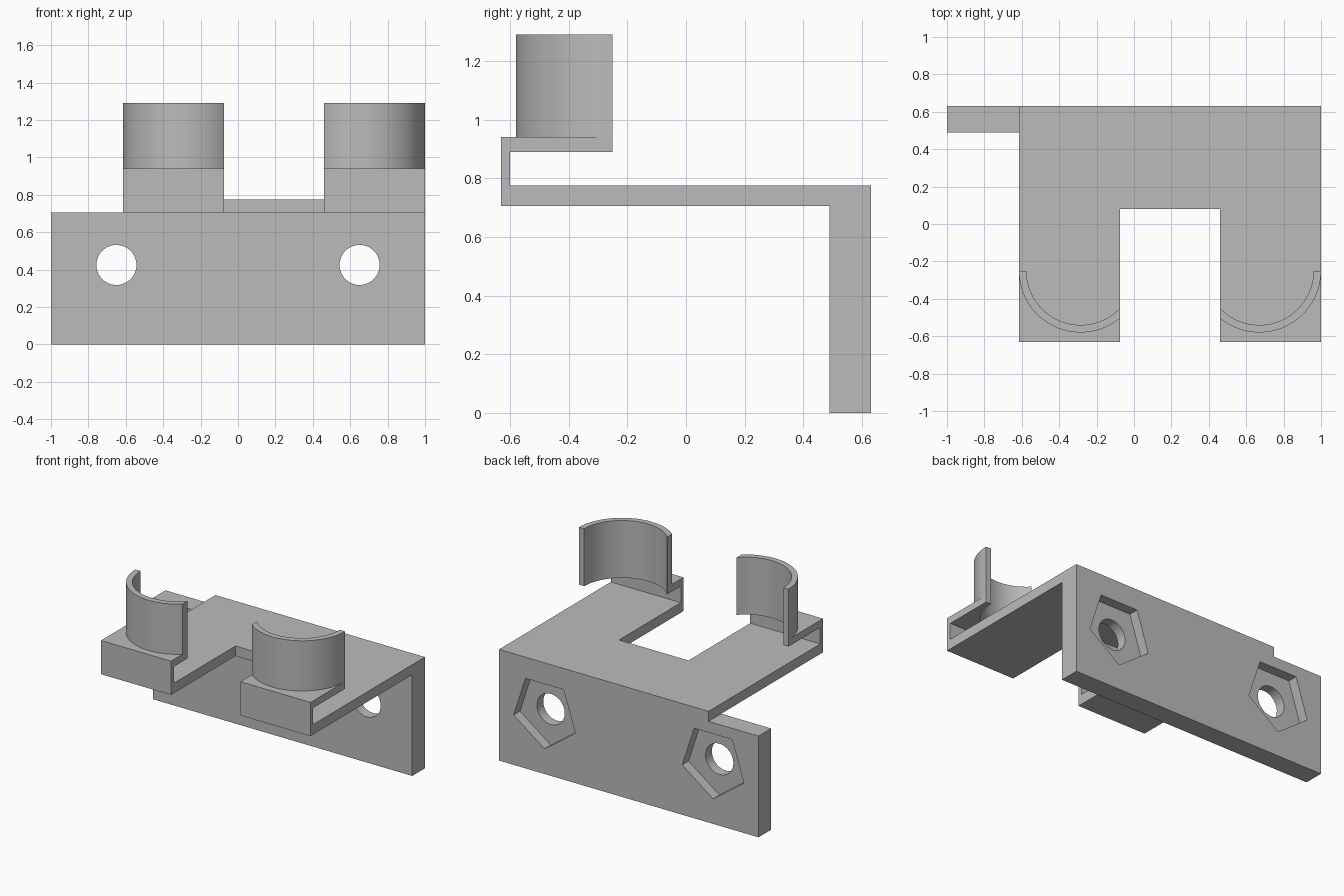
import bpy, bmesh
from math import cos, sin, pi, acos, radians
from mathutils import Matrix

cube = bpy.data.objects.get("Cube")
if cube:
    bpy.data.objects.remove(cube, do_unlink=True)

grey = bpy.data.materials.new("plain grey")
grey.use_nodes = True
grey.diffuse_color = (0.5, 0.5, 0.5, 1)
grey.node_tree.nodes["Principled BSDF"].inputs["Base Color"].default_value = (0.5, 0.5, 0.5, 1)


def prism(name, outline, low, high, matrix=None):
    """Extrude a flat outline from low to high along z, then transform it."""
    bm = bmesh.new()
    face = bm.faces.new([bm.verts.new((x, y, low)) for x, y in outline])
    top = bmesh.ops.extrude_face_region(bm, geom=[face])["geom"]
    verts = [v for v in top if isinstance(v, bmesh.types.BMVert)]
    bmesh.ops.translate(bm, vec=(0, 0, high - low), verts=verts)
    if matrix:
        bm.transform(matrix)
    bmesh.ops.recalc_face_normals(bm, faces=bm.faces)
    mesh = bpy.data.meshes.new(name)
    bm.to_mesh(mesh)
    bm.free()
    mesh.materials.append(grey)
    obj = bpy.data.objects.new(name, mesh)
    bpy.context.collection.objects.link(obj)
    return obj


def arc(cx, cy, r, start, end, steps):
    angles = [start + (end - start) * i / steps for i in range(steps + 1)]
    return [(cx + r * cos(a), cy + r * sin(a)) for a in angles]


def rect(x0, x1, y0, y1):
    return [(x0, y0), (x1, y0), (x1, y1), (x0, y1)]


def activate(obj):
    bpy.ops.object.select_all(action="DESELECT")
    obj.select_set(True)
    bpy.context.view_layer.objects.active = obj


LEFT, RIGHT, MID = -0.615, 1.0, 0.1925
NOTCH_L, NOTCH_R = -0.075, 0.46
FRONT, BACK, WALL_Y = -0.63, 0.63, 0.49
SHELF_Z, SHELF_TOP, LIP_Z, LIP_TOP, CLIP_TOP = 0.705, 0.775, 0.89, 0.94, 1.29

# Back plate with bolt holes and pentagonal nut pockets
plate = prism("back_plate", rect(-1, 1, WALL_Y, BACK), 0, SHELF_Z)
upright = Matrix.Rotation(pi / 2, 4, "X")   # (x, y, z) -> (x, -z, y)
for x in (-0.65, 0.65):
    hole = arc(x, 0.425, 0.107, 0, 2 * pi, 48)[:-1]
    pocket = arc(x, 0.425, 0.25, -pi / 2, 1.5 * pi, 5)[:-1]
    for outline, depth in ((pocket, 0.56), (hole, 0.4)):
        cutter = prism("cutter", outline, -0.75, -depth, upright)
        cutter.hide_render = True
        cut = plate.modifiers.new("cut", "BOOLEAN")
        cut.operation = "DIFFERENCE"
        cut.solver = "EXACT"
        cut.object = cutter
        activate(plate)
        bpy.ops.object.modifier_apply(modifier=cut.name)
        bpy.data.objects.remove(cutter, do_unlink=True)

# U-shaped shelf
prism("shelf", [(LEFT, FRONT), (NOTCH_L, FRONT), (NOTCH_L, 0.08), (NOTCH_R, 0.08),
                (NOTCH_R, FRONT), (RIGHT, FRONT), (RIGHT, BACK), (LEFT, BACK)],
      SHELF_Z, SHELF_TOP)

# Riser, lip and curved clip on each arm
R_OUT, R_IN, CY = 0.33, 0.29, -0.25
CX = LEFT + R_OUT
reach = NOTCH_L - CX
outer = arc(CX, CY, R_OUT, pi, 2 * pi - acos(reach / R_OUT), 32)
inner = arc(CX, CY, R_IN, pi, 2 * pi - acos(reach / R_IN), 32)
lip = [(LEFT, CY), (LEFT, FRONT), (NOTCH_L, FRONT)] + inner[::-1]
flip = Matrix.Translation((2 * MID, 0, 0)) @ Matrix.Scale(-1, 4, (1, 0, 0))
smooth = [plate]
for side, matrix in (("right", None), ("left", flip)):
    prism(side + "_riser", rect(LEFT, NOTCH_L, FRONT, -0.60), SHELF_TOP, LIP_Z, matrix)
    smooth.append(prism(side + "_lip", lip, LIP_Z, LIP_TOP, matrix))
    smooth.append(prism(side + "_clip", outer + inner[::-1], LIP_TOP, CLIP_TOP, matrix))

for obj in smooth:
    activate(obj)
    bpy.ops.object.shade_smooth_by_angle(angle=radians(30))
